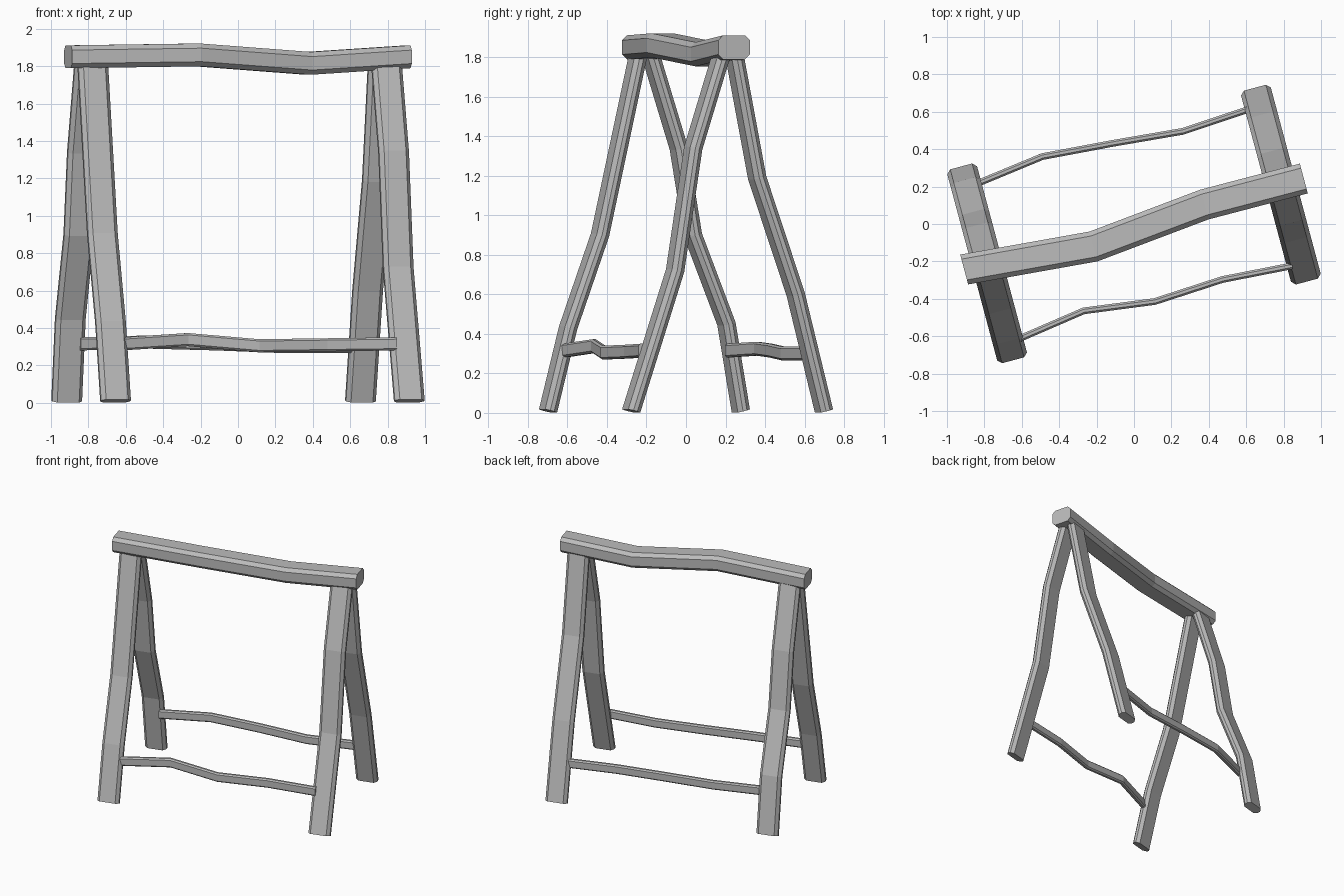
import bpy, bmesh, math
from mathutils import Vector, Matrix

cube = bpy.data.objects.get("Cube")
if cube:
    bpy.data.objects.remove(cube, do_unlink=True)

TURN = Matrix.Rotation(math.radians(15), 4, 'Z')   # the whole trestle stands at an angle

grey = bpy.data.materials.new("plain_grey")
grey.use_nodes = True
grey.diffuse_color = (0.5, 0.5, 0.5, 1)
grey.node_tree.nodes["Principled BSDF"].inputs["Base Color"].default_value = (0.5, 0.5, 0.5, 1)


def plank(name, points, side, width, depth, cut):
    """Crooked chamfered plank: one octagonal section per point, square to its overall axis."""
    points = [Vector(p) for p in points]
    side = Vector(side)
    axis = (points[-1] - points[0]).normalized()
    other = axis.cross(side).normalized()
    w, d = width / 2, depth / 2
    profile = [(w, d - cut), (w - cut, d), (cut - w, d), (-w, d - cut),
               (-w, cut - d), (cut - w, -d), (w - cut, -d), (w, cut - d)]
    bm = bmesh.new()
    rings = [[bm.verts.new(p + side * a + other * b) for a, b in profile] for p in points]
    for low, high in zip(rings, rings[1:]):
        for i in range(8):
            j = (i + 1) % 8
            bm.faces.new((low[i], low[j], high[j], high[i]))
    bm.faces.new(rings[0])
    bm.faces.new(rings[-1])
    bmesh.ops.recalc_face_normals(bm, faces=bm.faces)
    bm.transform(TURN)
    mesh = bpy.data.meshes.new(name)
    bm.to_mesh(mesh)
    bm.free()
    mesh.materials.append(grey)
    obj = bpy.data.objects.new(name, mesh)
    bpy.context.collection.objects.link(obj)
    return obj


# Top beam
plank("top_beam",
      [(-0.94, 0, 1.85), (-0.24, -0.06, 1.86), (0.39, 0.003, 1.815), (0.94, 0, 1.85)],
      (0, 1, 0), 0.165, 0.122, 0.025)

# Legs: (depth, height) down the crooked line of each one
LEG_X = 0.813
legs = {
    "front_right_leg": (-1, [(-0.505, 0.01), (-0.4, 0.43), (-0.233, 0.9), (-0.033, 1.81)]),
    "back_right_leg": (-1, [(0.505, 0.01), (0.43, 0.45), (0.254, 0.9), (0.18, 1.34), (0.033, 1.81)]),
    "front_left_leg": (1, [(-0.505, 0.01), (-0.275, 0.72), (-0.18, 1.34), (-0.033, 1.81)]),
    "back_left_leg": (1, [(0.505, 0.01), (0.357, 0.6), (0.155, 1.19), (0.036, 1.81)]),
}
for name, (sign, line) in legs.items():
    plank(name, [(sign * LEG_X, y, z) for y, z in line], (1, 0, 0), 0.165, 0.065, 0.022)

# Stretchers: (depth, height) at five even stations between the legs
stretchers = {
    "front_stretcher": [(-0.435, 0.315), (-0.379, 0.338), (-0.429, 0.305), (-0.409, 0.31), (-0.435, 0.315)],
    "back_stretcher": [(0.425, 0.315), (0.475, 0.325), (0.446, 0.315), (0.411, 0.3), (0.434, 0.3)],
}
for name, line in stretchers.items():
    plank(name, [(0.38 * (i - 2), y, z) for i, (y, z) in enumerate(line)],
          (0, 1, 0), 0.036, 0.07, 0.01)
